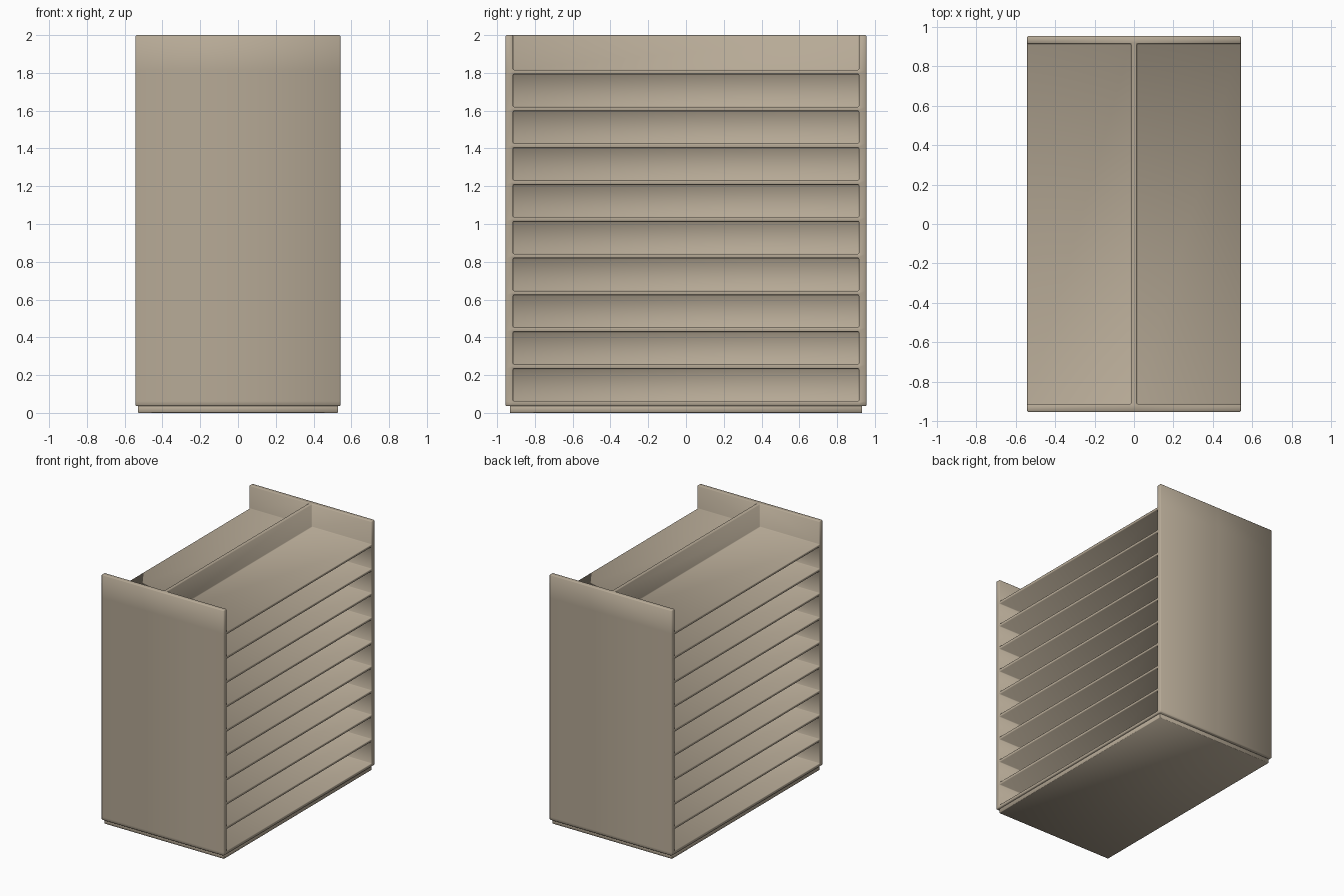
import bpy, bmesh

cube = bpy.data.objects.get("Cube")
if cube:
    bpy.data.objects.remove(cube, do_unlink=True)

# Single painted finish
COLOUR = (0.47, 0.40, 0.305, 1.0)
beige = bpy.data.materials.new("warm_beige")
beige.use_nodes = True
beige.diffuse_color = COLOUR
beige.node_tree.nodes["Principled BSDF"].inputs["Base Color"].default_value = COLOUR


def finish(name, bm, bevel):
    bmesh.ops.remove_doubles(bm, verts=bm.verts, dist=1e-5)
    bmesh.ops.recalc_face_normals(bm, faces=bm.faces)
    for face in bm.faces:
        face.smooth = True
    mesh = bpy.data.meshes.new(name)
    bm.to_mesh(mesh)
    bm.free()
    mesh.materials.append(beige)
    obj = bpy.data.objects.new(name, mesh)
    bpy.context.collection.objects.link(obj)
    mod = obj.modifiers.new("soft_edges", 'BEVEL')
    mod.width = bevel
    mod.segments = 1
    mod.limit_method = 'ANGLE'
    return obj


def solid_from_cells(cuts, filled):
    """Skin the filled cells of a box divided at the given cuts per axis."""
    bm = bmesh.new()
    counts = [len(c) - 1 for c in cuts]

    def is_solid(cell):
        return all(0 <= i < n for i, n in zip(cell, counts)) and filled(*cell)

    for i in range(counts[0]):
        for j in range(counts[1]):
            for k in range(counts[2]):
                cell = (i, j, k)
                if not is_solid(cell):
                    continue
                for axis in range(3):
                    for side in (0, 1):
                        beyond = list(cell)
                        beyond[axis] += 2 * side - 1
                        if is_solid(beyond):
                            continue
                        u, v = (axis + 1) % 3, (axis + 2) % 3
                        ring = []
                        for du, dv in ((0, 0), (1, 0), (1, 1), (0, 1)):
                            corner = list(cell)
                            corner[axis] += side
                            corner[u] += du
                            corner[v] += dv
                            ring.append(bm.verts.new(
                                [cuts[a][corner[a]] for a in range(3)]))
                        bm.faces.new(ring)
    return bm


# Shelf body: end panels, central divider and evenly spaced shelves
SHELVES, PITCH, FIRST_TOP, THICK = 10, 0.1948, 0.062, 0.022
x_cuts = [-0.542, -0.014, 0.014, 0.542]
y_cuts = [-0.955, -0.915, 0.915, 0.955]
z_cuts = [0.036]
for n in range(SHELVES):
    top = FIRST_TOP + n * PITCH
    if n:
        z_cuts.append(top - THICK)
    z_cuts.append(top)
z_cuts.append(2.0)

body = solid_from_cells(
    (x_cuts, y_cuts, z_cuts),
    lambda i, j, k: i == 1 or j != 1 or k % 2 == 0)
finish("shelf_unit", body, 0.005)

# Recessed plinth
plinth = solid_from_cells(
    ([-0.53, 0.53], [-0.933, 0.933], [0.0, 0.037]), lambda i, j, k: True)
finish("base_plinth", plinth, 0.003)
